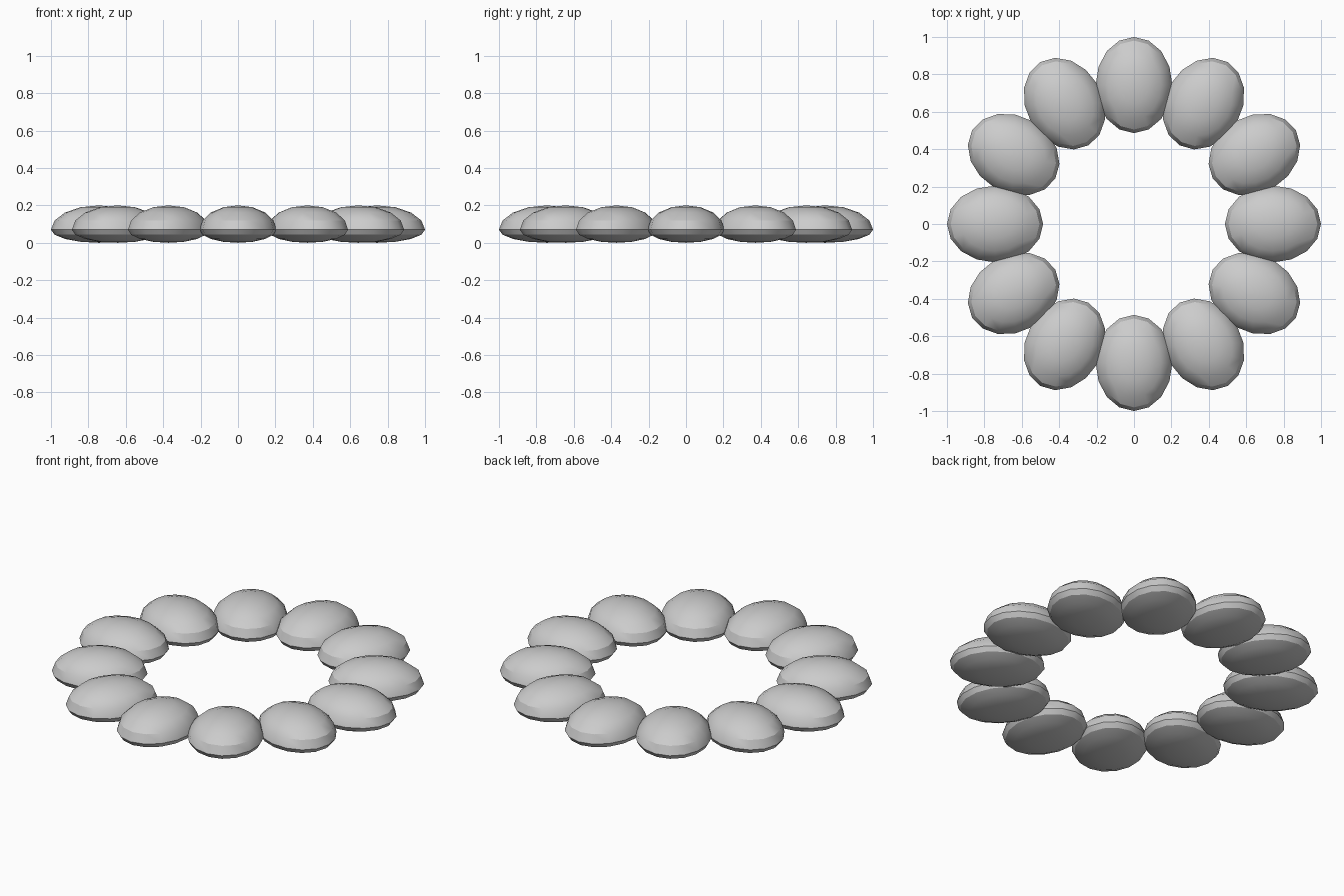
import bpy
import math

if "Cube" in bpy.data.objects:
    bpy.data.objects.remove(bpy.data.objects["Cube"])

COUNT = 12
RING_R = 0.743          # radius of the ring of stones
RADIAL, TANGENT = 0.257, 0.205
TOP, BOTTOM = 0.13, 0.07


def stone(index):
    # low-poly ellipsoid with a tall dome and a shallow underside
    a = index * 2 * math.pi / COUNT
    bpy.ops.mesh.primitive_uv_sphere_add(
        segments=16, ring_count=8, radius=1,
        location=(RING_R * math.cos(a), RING_R * math.sin(a), BOTTOM),
        rotation=(0, 0, a))
    ob = bpy.context.object
    ob.name = f"ring_stone_{index + 1:02d}"
    for v in ob.data.vertices:
        v.co.x *= RADIAL
        v.co.y *= TANGENT
        v.co.z *= TOP if v.co.z > 0 else BOTTOM
    # smooth surface, crisp seam around the rim
    bpy.ops.object.shade_smooth_by_angle(angle=math.radians(30))


# circle of stones
for i in range(COUNT):
    stone(i)
